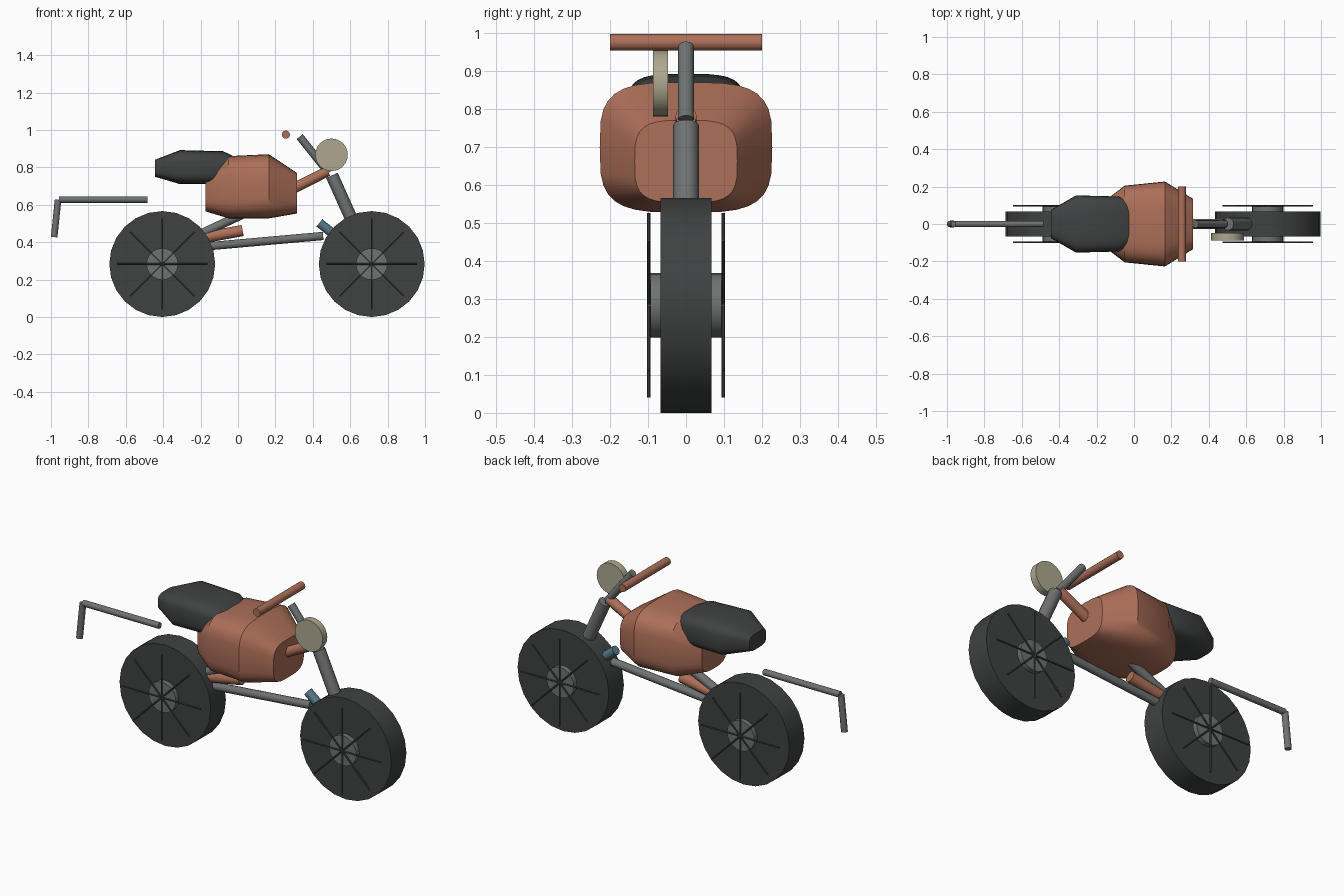
import bpy, bmesh
from math import cos, sin, pi, copysign
from mathutils import Vector

if "Cube" in bpy.data.objects:
    bpy.data.objects.remove(bpy.data.objects["Cube"])


def material(name, rgb):
    m = bpy.data.materials.new(name)
    m.diffuse_color = (*rgb, 1)
    m.use_nodes = True
    m.node_tree.nodes["Principled BSDF"].inputs["Base Color"].default_value = m.diffuse_color
    return m


RUBBER = material("rubber", (0.05, 0.055, 0.055))
STEEL = material("steel", (0.16, 0.17, 0.17))
DARK = material("dark_steel", (0.06, 0.065, 0.065))
COPPER = material("copper_paint", (0.42, 0.16, 0.10))
BLUE = material("blue_metal", (0.09, 0.19, 0.25))
CREAM = material("cream", (0.42, 0.39, 0.28))


def finish(ob, name, mat, angle=35):
    ob.name = ob.data.name = name
    ob.data.materials.append(mat)
    bpy.ops.object.select_all(action='DESELECT')
    ob.select_set(True)
    bpy.context.view_layer.objects.active = ob
    bpy.ops.object.shade_smooth_by_angle(angle=angle * pi / 180)
    return ob


def tube(name, a, b, r, mat, sides=12):
    """Capped cylinder running from point a to point b."""
    a, b = Vector(a), Vector(b)
    d = b - a
    bpy.ops.mesh.primitive_cylinder_add(
        vertices=sides, radius=r, depth=d.length, location=(a + b) / 2,
        rotation=d.to_track_quat('Z', 'Y').to_euler())
    return finish(bpy.context.object, name, mat)


def loft(name, sections, mat, power=3.6, n=32):
    """Skin rounded-box sections (x, half width, z low, z high) along x."""
    bm = bmesh.new()
    rings = []
    for x, w, lo, hi in sections:
        ring = []
        for i in range(n):
            c, s = cos(2 * pi * i / n), sin(2 * pi * i / n)
            y = copysign(abs(c) ** (2 / power), c) * w
            z = copysign(abs(s) ** (2 / power), s) * (hi - lo) / 2
            ring.append(bm.verts.new((x, y, (lo + hi) / 2 + z)))
        rings.append(ring)
    for p, q in zip(rings, rings[1:]):
        for i in range(n):
            j = (i + 1) % n
            bm.faces.new((p[i], p[j], q[j], q[i]))
    bm.faces.new(rings[0])
    bm.faces.new(rings[-1])
    bmesh.ops.recalc_face_normals(bm, faces=bm.faces)
    me = bpy.data.meshes.new(name)
    bm.to_mesh(me)
    bm.free()
    ob = bpy.data.objects.new(name, me)
    bpy.context.collection.objects.link(ob)
    return finish(ob, name, mat)


# Wheels: tyre, hub and crossed spokes on both sides
AXLE = 0.283
for end, x in (("rear", -0.405), ("front", 0.715)):
    tube(f"{end}_tyre", (x, -0.067, AXLE), (x, 0.067, AXLE), 0.283, RUBBER, 24)
    tube(f"{end}_hub", (x, -0.094, AXLE), (x, 0.094, AXLE), 0.085, STEEL, 20)
    for side, y in (("near", -0.098), ("far", 0.098)):
        for k in range(4):
            dx, dz = 0.243 * cos(k * pi / 4), 0.243 * sin(k * pi / 4)
            tube(f"{end}_{side}_spoke_{k + 1}", (x - dx, y, AXLE - dz),
                 (x + dx, y, AXLE + dz), 0.0045, DARK, 8)

# Fuel tank body and seat
loft("tank", [(-0.175, 0.11, 0.565, 0.77), (-0.05, 0.205, 0.527, 0.86),
              (0.165, 0.227, 0.527, 0.87), (0.315, 0.135, 0.553, 0.77)], COPPER)
loft("seat", [(-0.445, 0.075, 0.75, 0.84), (-0.31, 0.153, 0.71, 0.892),
              (-0.08, 0.147, 0.71, 0.886), (0.04, 0.09, 0.73, 0.83)], RUBBER)

# Frame, fork, steering and rear rack tubes (all on the centre plane)
for name, a, b, r, mat in (
        ("fork", (0.502, 0.757), (0.715, 0.283), 0.034, STEEL),
        ("steering_stem", (0.33, 0.964), (0.485, 0.77), 0.021, STEEL),
        ("head_tube", (0.20, 0.638), (0.48, 0.78), 0.028, COPPER),
        ("lower_frame", (-0.25, 0.37), (0.455, 0.433), 0.022, STEEL),
        ("shock", (0.435, 0.503), (0.53, 0.428), 0.025, BLUE),
        ("swing_arm", (-0.25, 0.412), (0.025, 0.462), 0.03, COPPER),
        ("rear_strut", (-0.25, 0.42), (0.08, 0.575), 0.024, STEEL),
        ("rack_rail", (-0.485, 0.627), (-0.958, 0.627), 0.017, STEEL),
        ("rack_drop", (-0.962, 0.627), (-0.983, 0.427), 0.0175, STEEL)):
    tube(name, (a[0], 0, a[1]), (b[0], 0, b[1]), r, mat)

# Handlebar and side-mounted lamp disc
tube("handlebar", (0.256, -0.2, 0.975), (0.256, 0.2, 0.975), 0.022, COPPER)
tube("lamp", (0.5, -0.087, 0.867), (0.5, -0.047, 0.867), 0.087, CREAM, 24)
